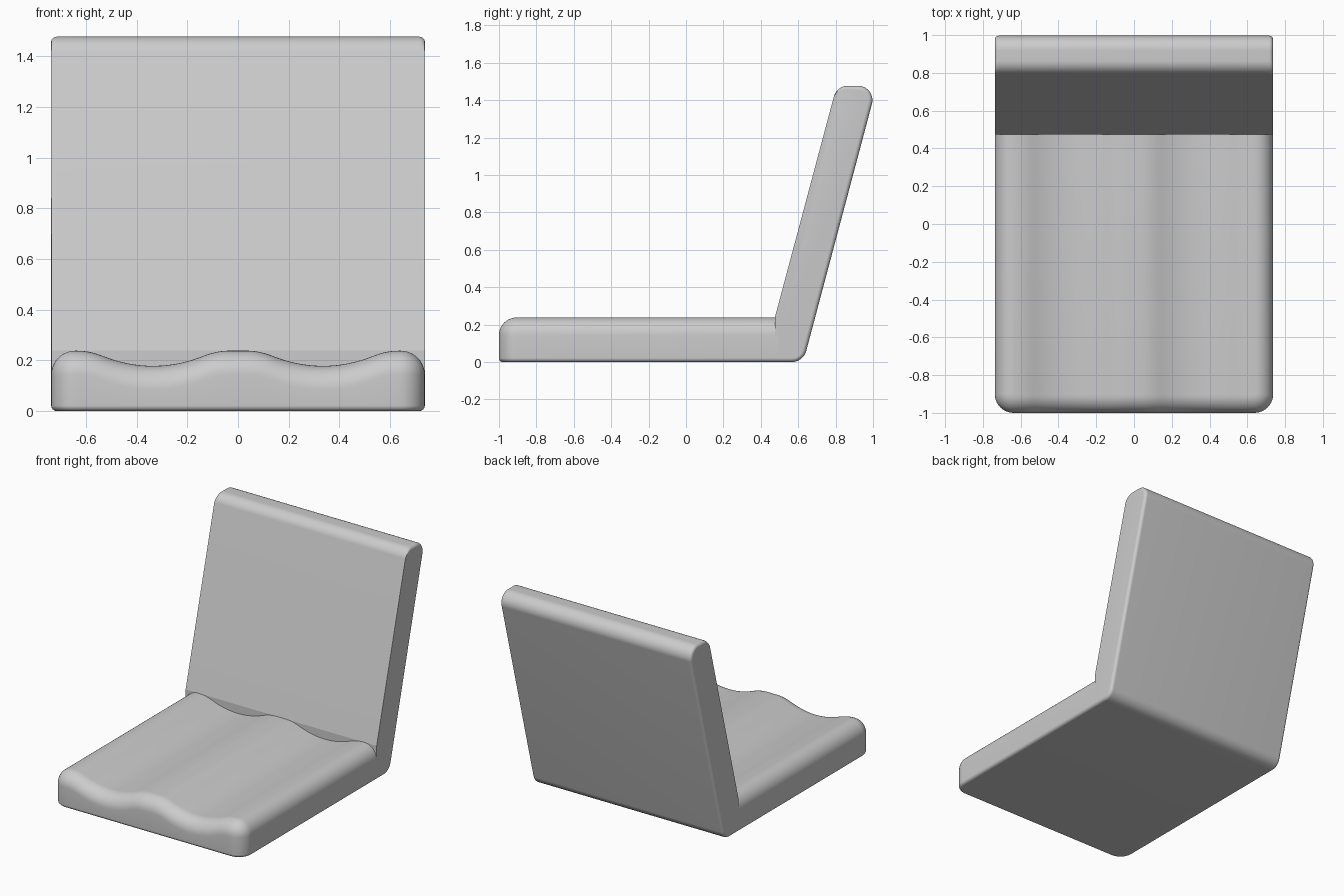
import bpy, bmesh, math
from mathutils import Vector

cube = bpy.data.objects.get("Cube")
if cube:
    bpy.data.objects.remove(cube)

grey = bpy.data.materials.new("plain grey")
grey.use_nodes = True
colour = (0.6, 0.6, 0.6, 1)
grey.diffuse_color = colour
grey.node_tree.nodes["Principled BSDF"].inputs["Base Color"].default_value = colour

HALF = 0.737          # half width of the whole chair
JOIN = 0.475          # where the seat meets the backrest
EDGE = 0.022          # small edge rounding
STEPS = 10
QUARTER = [math.pi / 2 * i / STEPS for i in range(STEPS + 1)]


def skin(name, rows, closed=False):
    """Skin equal rows of points, then close the open ends."""
    bm = bmesh.new()
    grid = [[bm.verts.new(p) for p in row] for row in rows]
    count = len(rows[0])
    for a, b in zip(grid, grid[1:]):
        for i in range(count if closed else count - 1):
            j = (i + 1) % count
            bm.faces.new((a[i], a[j], b[j], b[i]))
    bmesh.ops.remove_doubles(bm, verts=bm.verts[:], dist=0.0005)
    bmesh.ops.holes_fill(bm, edges=[e for e in bm.edges if e.is_boundary], sides=0)
    bmesh.ops.recalc_face_normals(bm, faces=bm.faces[:])
    mesh = bpy.data.meshes.new(name)
    bm.to_mesh(mesh)
    bm.free()
    mesh.materials.append(grey)
    obj = bpy.data.objects.new(name, mesh)
    bpy.context.collection.objects.link(obj)
    bpy.ops.object.select_all(action='DESELECT')
    obj.select_set(True)
    bpy.context.view_layer.objects.active = obj
    bpy.ops.object.shade_smooth_by_angle(angle=math.radians(14))
    return obj


# Seat: two shallow hollows with a ridge between them
def seat_top(x):
    d = abs(abs(x) - 0.335)
    if d < 0.2:
        return 0.178 + d * d
    return 0.238 - 2 * max(0, 0.3 - d) ** 2


CORNER, ROUND = 0.1, 0.095
BACK = JOIN + 0.02


def outline(inset):
    """U-shaped plan: right side, front, left side."""
    cx, cy, r = HALF - CORNER, CORNER - 1, CORNER - inset
    arc = [(cx + r * math.cos(t), cy - r * math.sin(t)) for t in QUARTER]
    front = [(cx * (1 - i / 30), inset - 1) for i in range(1, 60)]
    left = [(-x, y) for x, y in reversed(arc)]
    return [(HALF - inset, BACK)] + arc + front + left + [(inset - HALF, BACK)]


rows = [[(x, BACK, 0) for x, y in outline(EDGE)]]
for t in QUARTER:
    rows.append([(x, y, EDGE * (1 - math.cos(t)))
                 for x, y in outline(EDGE * (1 - math.sin(t)))])
for t in QUARTER:
    rows.append([(x, y, seat_top(x) - ROUND * (1 - math.sin(t)))
                 for x, y in outline(ROUND * (1 - math.cos(t)))])
rows.append([(x, BACK, seat_top(x)) for x, y in outline(ROUND)])
skin("seat", rows)


# Backrest: leaning side profile as (point, inward edge offset) pairs
def rounded(before, corner, after, r):
    a = (Vector(before) - Vector(corner)).normalized()
    b = (Vector(after) - Vector(corner)).normalized()
    half = a.angle(b) / 2
    centre = Vector(corner) + (a + b).normalized() * r / math.sin(half)
    start = Vector(corner) + a * r / math.tan(half) - centre
    end = Vector(corner) + b * r / math.tan(half) - centre
    dirs = [start.lerp(end, i / 14).normalized() for i in range(15)]
    return [(centre + d * r, -d) for d in dirs]


foot, knee = (JOIN, 0), (JOIN, 0.238)
top_front, top_back, heel = (0.806, 1.477), (1.02, 1.477), (0.627, 0)
profile = [(Vector(foot), Vector((0, 1))), (Vector(knee), Vector((0, 0)))]
# The edge rounding fades in over the front top corner
crown = rounded(knee, top_front, top_back, 0.077)
profile += [(p, n * i / 14) for i, (p, n) in enumerate(crown)]
profile += rounded(top_front, top_back, heel, 0.077)
profile += rounded(top_back, heel, foot, 0.08)

side = [(HALF - EDGE * (1 - math.sin(t)), EDGE * (1 - math.cos(t))) for t in QUARTER]
sections = [(-x, inset) for x, inset in reversed(side)] + side
rows = []
for x, inset in sections:
    points = [p + n * inset for p, n in profile]
    rows.append([(x, p.x, p.y) for p in points])
skin("backrest", rows, closed=True)
